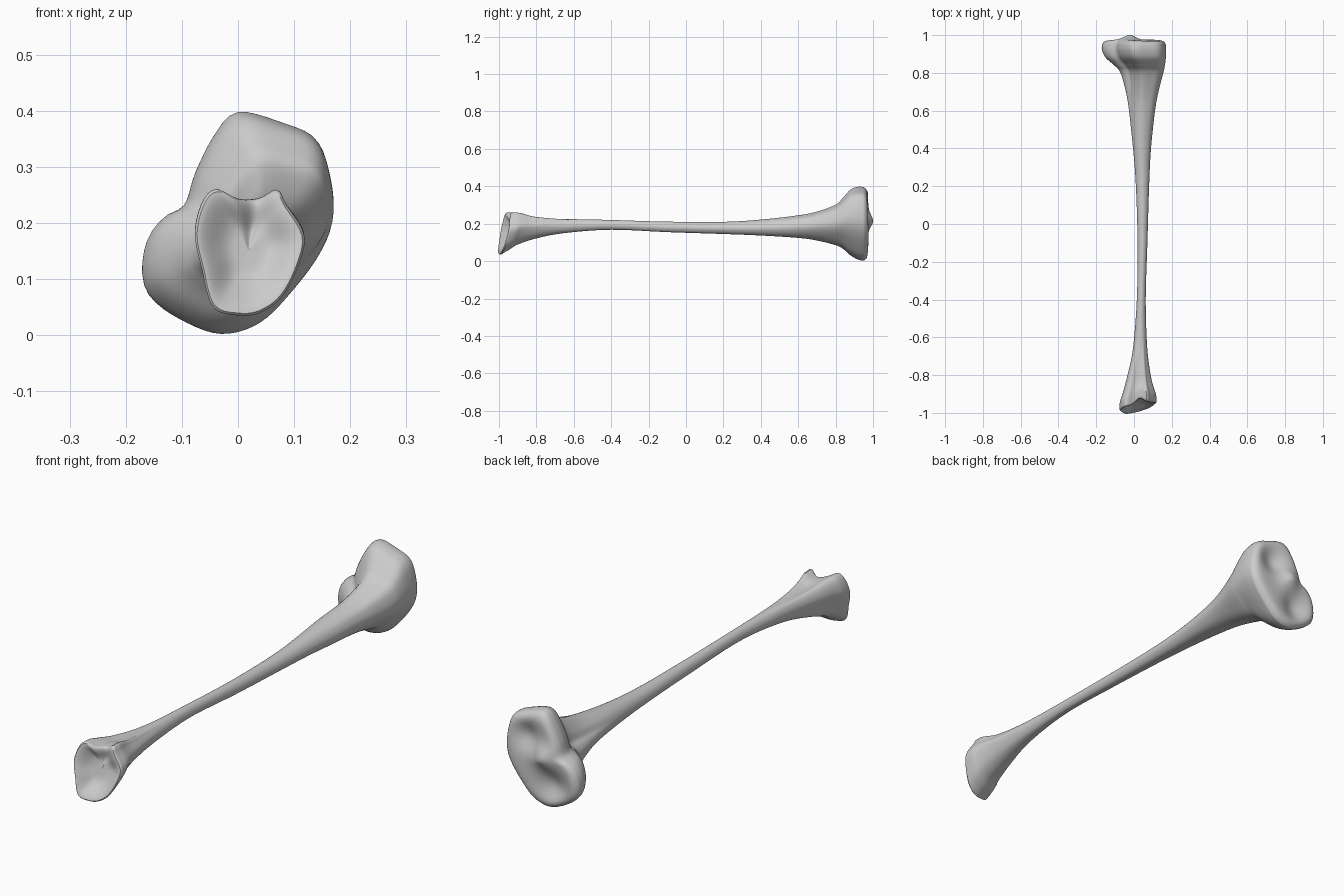
import bpy, bmesh, math
from mathutils import Vector

if "Cube" in bpy.data.objects:
    bpy.data.objects.remove(bpy.data.objects["Cube"])

SIDES = 72

# Outlines of the two bone ends (x, z)
HEAD = [(0, .4), (.08, .38), (.14, .35), (.165, .28), (.17, .21), (.15, .15), (.1, .08),
        (.04, .02), (-.03, 0), (-.1, .025), (-.155, .065), (-.17, .11), (-.16, .17),
        (-.13, .21), (-.095, .23), (-.075, .29), (-.04, .36)]
ANKLE = [(-.04, .262), (0, .243), (.04, .245), (.07, .262), (.085, .235), (.118, .18),
         (.11, .13), (.08, .07), (.04, .04), (0, .035), (-.045, .05), (-.065, .12),
         (-.077, .18), (-.065, .235)]
SHAFT = [(0, 1), (.7, .65), (1, -.1), (.65, -.8), (0, -1), (-.65, -.8), (-1, -.1), (-.7, .65)]

# Extents along the length: y, left edge, right edge, underside, top
STATIONS = [(-.967, -.077, .118, .035, .262), (-.93, -.075, .116, .06, .26),
            (-.89, -.06, .106, .09, .253), (-.8, -.035, .088, .122, .238),
            (-.65, -.005, .07, .15, .227), (-.4, .015, .062, .168, .22),
            (-.1, .019, .071, .155, .211), (.2, .01, .08, .145, .21),
            (.4, -.005, .09, .137, .222), (.6, -.028, .112, .124, .245),
            (.7, -.045, .13, .11, .265), (.8, -.072, .155, .085, .302),
            (.84, -.105, .163, .065, .34), (.88, -.15, .168, .03, .383),
            (.92, -.17, .17, .008, .398), (.95, -.17, .168, .002, .396)]


def spline(points, steps, closed):
    """Smooth curve through points of any dimension."""
    pts, n = [Vector(p) for p in points], len(points)
    pick = (lambda i: pts[i % n]) if closed else (lambda i: pts[min(max(i, 0), n - 1)])
    out = []
    for i in range(n if closed else n - 1):
        a, b, c, d = (pick(i + k) for k in (-1, 0, 1, 2))
        for k in range(steps):
            t = k / steps
            out.append(.5 * (2 * b + (c - a) * t + (2 * a - 5 * b + 4 * c - d) * t * t
                             + (3 * b - 3 * c + d - a) * t ** 3))
    return out if closed else out + [pts[-1]]


def unit_outline(points):
    """Resample an outline by angle, normalised to a square from -1 to 1."""
    low = [min(p[k] for p in points) for k in (0, 1)]
    high = [max(p[k] for p in points) for k in (0, 1)]
    dense = [Vector([2 * (p[k] - low[k]) / (high[k] - low[k]) - 1 for k in (0, 1)])
             for p in spline(points, 24, True)]
    result = []
    for i in range(SIDES):
        angle = 2 * math.pi * i / SIDES
        ray = Vector((math.sin(angle), math.cos(angle)))
        result.append(max(dense, key=lambda p: p.normalized().dot(ray)))
    return result


def ease(a, b, v):
    t = min(max((v - a) / (b - a), 0), 1)
    return t * t * (3 - 2 * t)


def bump(x, z, cx, cz, size):
    return math.exp(-((x - cx) ** 2 + (z - cz) ** 2) / (size * size))


def ankle_slant(x, z):
    """Oblique joint face with a notch in its upper rim."""
    return .22 * (x - .02) + .2 * (z - .15) + .035 * bump(x, z, .03, .25, .03)


def head_relief(x, z):
    """Two shallow sockets with a raised knob between them."""
    return (.026 * bump(x, z, -.02, .215, .045) - .03 * bump(x, z, .06, .28, .055)
            - .03 * bump(x, z, -.06, .1, .06))


head, ankle, shaft = (unit_outline(o) for o in (HEAD, ANKLE, SHAFT))
rings = []
for y, left, right, low, high in spline(STATIONS, 6, False):
    to_head, to_ankle = ease(.45, .86, y), ease(-.5, -.9, y)
    slant = ease(-.8, -.95, y)
    ring = []
    for s, h, a in zip(shaft, head, ankle):
        p = s.lerp(h, to_head).lerp(a, to_ankle)
        x = (left + right) / 2 + p.x * (right - left) / 2
        z = (low + high) / 2 + p.y * (high - low) / 2
        ring.append(Vector((x, y + slant * ankle_slant(x, z), z)))
    rings.append(ring)


def cap(ring, depth):
    """Concentric rings closing an end; depth(x, z, scale) moves them along y."""
    centre = sum(ring, Vector()) / len(ring)
    out = []
    for s in (.985, .96, .92, .86, .78, .7, .6, .5, .4, .3, .2, .1, .02):
        loop = [centre.lerp(p, s) for p in ring]
        for p in loop:
            p.y += depth(p.x, p.z, s)
        out.append(loop)
    return out


front = cap(rings[0], lambda x, z, s: -.006 * ease(1, .96, s) + .036 * ease(.97, .3, s))
back = cap(rings[-1], lambda x, z, s: .026 * (1 - s ** 14) + head_relief(x, z) * ease(1, .75, s))
rings = front[::-1] + rings + back

# Skin the rings into one closed surface
bm = bmesh.new()
loops = [[bm.verts.new(p) for p in ring] for ring in rings]
for a, b in zip(loops, loops[1:]):
    for i in range(SIDES):
        j = (i + 1) % SIDES
        bm.faces.new((a[i], a[j], b[j], b[i]))
bm.faces.new(loops[0])
bm.faces.new(loops[-1])
bmesh.ops.recalc_face_normals(bm, faces=bm.faces)
mesh = bpy.data.meshes.new("shin_bone")
bm.to_mesh(mesh)
bm.free()
bone = bpy.data.objects.new("shin_bone", mesh)
bpy.context.collection.objects.link(bone)

# Soften the surface slightly
smooth = bone.modifiers.new("soften", 'SMOOTH')
smooth.factor, smooth.iterations = .5, 2

# Plain grey bone
grey = bpy.data.materials.new("bone_grey")
grey.use_nodes = True
colour = (.6, .6, .6, 1)
grey.diffuse_color = colour
grey.node_tree.nodes["Principled BSDF"].inputs["Base Color"].default_value = colour
mesh.materials.append(grey)

bpy.context.view_layer.objects.active = bone
bone.select_set(True)
bpy.ops.object.shade_smooth_by_angle(angle=math.radians(50))
